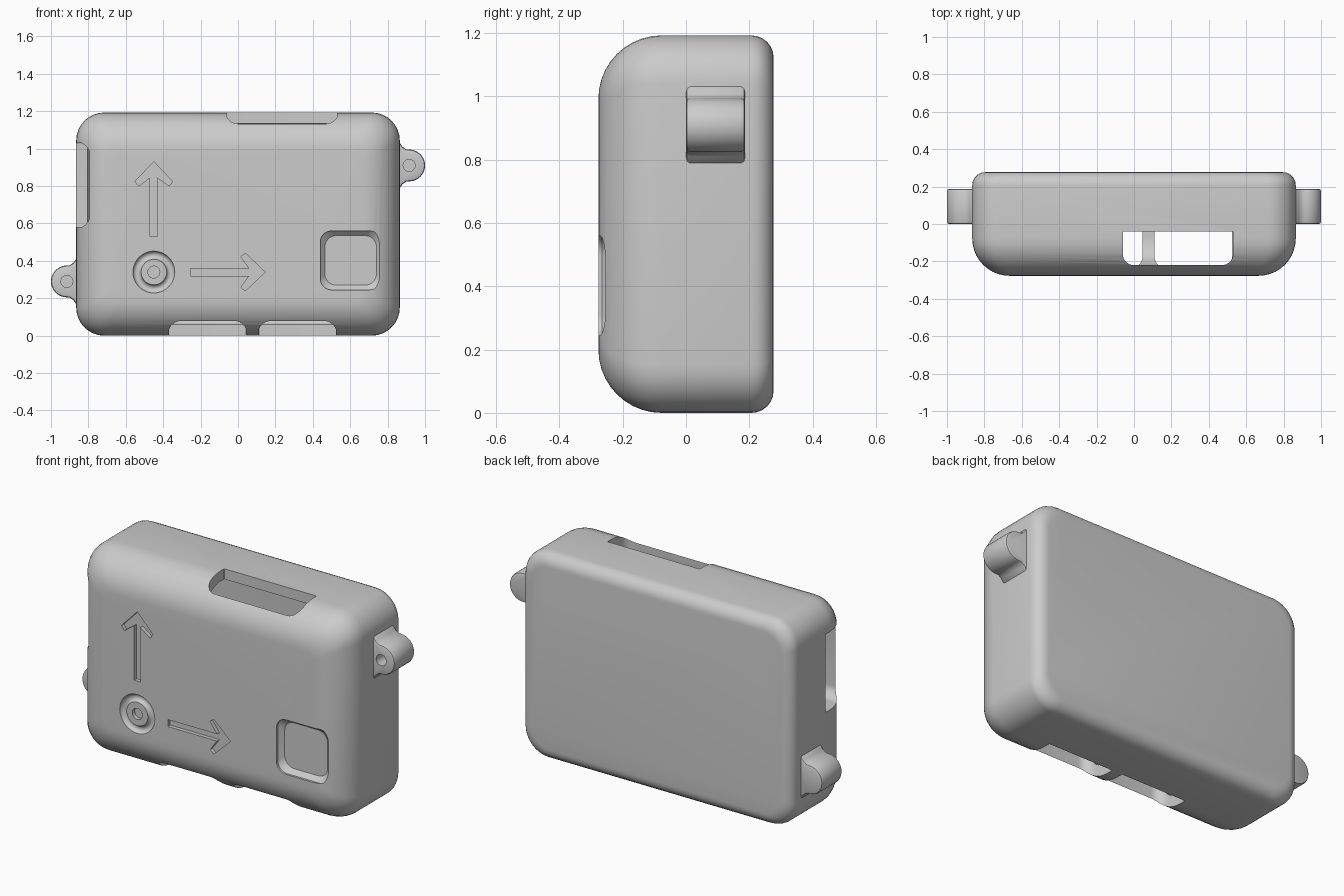
import bpy, bmesh
from math import sin, cos, pi, radians

if "Cube" in bpy.data.objects:
    bpy.data.objects.remove(bpy.data.objects["Cube"])


def rounded_rect(x0, x1, y0, y1, r_low, r_high, n=8):
    """Outline with its own corner radius for the low and high second axis."""
    pts = []
    for x, y, r, start, sx, sy in ((x1, y1, r_high, 0, -1, -1), (x0, y1, r_high, 90, 1, -1),
                                   (x0, y0, r_low, 180, 1, 1), (x1, y0, r_low, 270, -1, 1)):
        for i in range(n + 1):
            a = radians(start + 90 * i / n)
            pts.append((x + sx * r + r * cos(a), y + sy * r + r * sin(a)))
    return pts


def circle(cx, cy, r, n=32):
    return [(cx + r * cos(2 * pi * i / n), cy + r * sin(2 * pi * i / n)) for i in range(n)]


def loft(name, rings):
    """Skin a list of equal 3D rings and cap both ends."""
    bm = bmesh.new()
    vs = [[bm.verts.new(p) for p in ring] for ring in rings]
    n = len(vs[0])
    for a, b in zip(vs, vs[1:]):
        for i in range(n):
            bm.faces.new((a[i], a[(i + 1) % n], b[(i + 1) % n], b[i]))
    bm.faces.new(vs[0])
    bm.faces.new(vs[-1])
    bmesh.ops.recalc_face_normals(bm, faces=bm.faces)
    mesh = bpy.data.meshes.new(name)
    bm.to_mesh(mesh)
    bm.free()
    ob = bpy.data.objects.new(name, mesh)
    bpy.context.collection.objects.link(ob)
    return ob


def prism(name, outline, axis, lo, hi):
    place = {'x': lambda p, t: (t, p[0], p[1]),
             'y': lambda p, t: (p[0], t, p[1]),
             'z': lambda p, t: (p[0], p[1], t)}[axis]
    return loft(name, [[place(p, t) for p in outline] for t in (lo, hi)])


def cut(target, cutter):
    cutter.hide_render = True
    mod = target.modifiers.new("cut", 'BOOLEAN')
    mod.operation, mod.solver, mod.object = 'DIFFERENCE', 'EXACT', cutter
    bpy.context.view_layer.objects.active = target
    bpy.ops.object.modifier_apply(modifier=mod.name)
    bpy.data.objects.remove(cutter)


def smooth(ob, angle=32):
    bpy.ops.object.select_all(action='DESELECT')
    ob.select_set(True)
    bpy.context.view_layer.objects.active = ob
    bpy.ops.object.shade_smooth_by_angle(angle=radians(angle))


def soft_box(name, hx, z0, z1, y0, y1, r_front, r_back, corner):
    """Rounded box: large radius to the front, small one to the back."""
    steps = [(y0 + r_front * (1 - cos(a)), r_front * (1 - sin(a)))
             for a in [pi / 2 * i / 10 for i in range(11)]]
    steps += [(y1 - r_back * (1 - sin(a)), r_back * (1 - cos(a)))
              for a in [pi / 2 * i / 6 for i in range(7)]]
    rings = []
    for y, d in steps:
        r = max(corner - 0.5 * d, 0.02)
        rings.append([(x, y, z) for x, z in
                      rounded_rect(-hx + d, hx - d, z0 + d, z1 - d, r, r)])
    return loft(name, rings)


# Hollow case shell
FRONT = -0.277
case = soft_box("case_shell", 0.865, 0.0, 1.193, FRONT, 0.277, 0.2, 0.07, 0.15)
cut(case, soft_box("cavity", 0.805, 0.06, 1.133, -0.225, 0.215, 0.15, 0.03, 0.09))

# Connector openings: one on top, two underneath, one on the left side
cut(case, prism("top_slot", rounded_rect(-0.06, 0.53, -0.22, -0.04, 0.06, 0.003), 'z', 1.0, 1.3))
for x0, x1 in ((-0.37, 0.045), (0.11, 0.525)):
    cut(case, prism("bottom_slot", rounded_rect(x0, x1, -0.235, -0.04, 0.06, 0.003), 'z', -0.1, 0.2))
side = [(y, z) for z, y in rounded_rect(0.58, 1.03, -0.23, -0.04, 0.06, 0.003)]
cut(case, prism("side_slot", side, 'x', -1.0, -0.7))

# Recessed square button pocket on the front, with sloping walls
pocket = [[(x, y, z) for x, z in rounded_rect(0.44 + d, 0.765 - d, 0.245 + d, 0.56 - d, 0.06, 0.06)]
          for y, d in ((-0.3, 0.0), (-0.265, 0.0), (-0.238, 0.025))]
cut(case, loft("button_pocket", pocket))

# Engraved direction arrows
half = [(0.02, 0.0), (0.02, 0.315), (0.082, 0.27), (0.1, 0.295), (0.0, 0.4)]
arrow = half + [(-x, y) for x, y in half[-2::-1]]
cut(case, prism("up_arrow", [(x - 0.45, y + 0.53) for x, y in arrow], 'y', -0.3, -0.255))
cut(case, prism("right_arrow", [(y - 0.255, x + 0.34) for x, y in arrow], 'y', -0.3, -0.255))

# Engraved target: ring groove and centre dot
bpy.ops.mesh.primitive_torus_add(location=(-0.45, FRONT, 0.34), rotation=(pi / 2, 0, 0),
                                 major_radius=0.09, minor_radius=0.022,
                                 major_segments=40, minor_segments=12)
cut(case, bpy.context.object)
cut(case, prism("target_dot", circle(-0.45, 0.34, 0.032, 20), 'y', -0.3, -0.255))
smooth(case)

# Mounting ears with screw holes, diagonally opposite
flare = [(0.835, -0.135), (0.862, -0.125), (0.88, -0.1), (0.9, -0.086)]
arc = [(0.915 + 0.085 * cos(a), 0.085 * sin(a))
       for a in [radians(-90 + 180 * i / 20) for i in range(21)]]
ear_outline = flare + arc + [(x, -z) for x, z in flare[::-1]]
for name, s in (("right_ear", 1), ("left_ear", -1)):
    zc = 0.6 + s * 0.31
    ear = prism(name, [(s * x, zc + s * z) for x, z in ear_outline], 'y', 0.0, 0.187)
    bev = ear.modifiers.new("soft_rim", 'BEVEL')
    bev.width, bev.segments, bev.limit_method, bev.angle_limit = 0.012, 2, 'ANGLE', radians(60)
    bpy.context.view_layer.objects.active = ear
    bpy.ops.object.modifier_apply(modifier=bev.name)
    cut(ear, prism("screw_hole", circle(s * 0.915, zc, 0.032, 24), 'y', -0.1, 0.12))
    smooth(ear)
